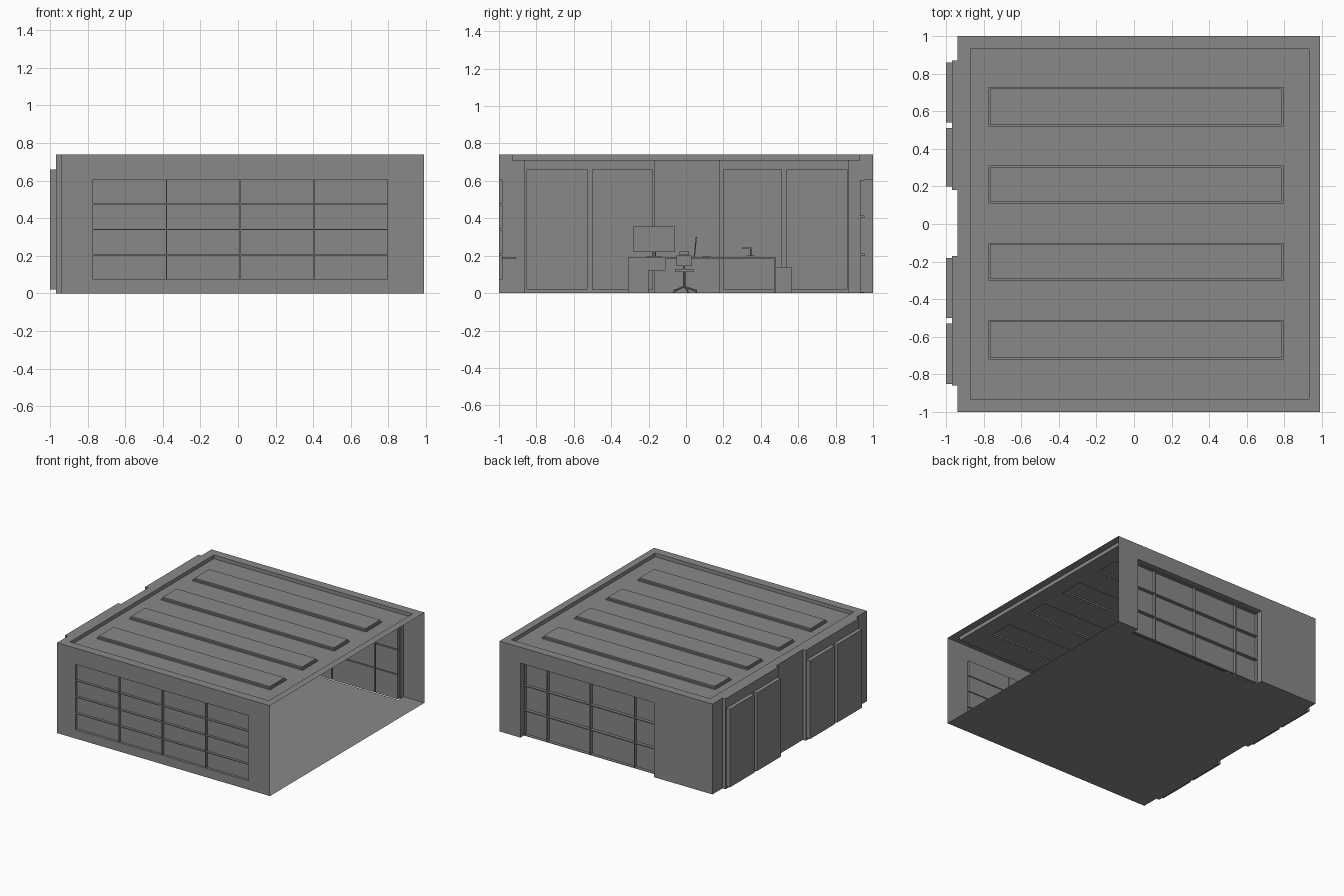
import bpy, bmesh, math
from mathutils import Vector, Matrix

cube = bpy.data.objects.get("Cube")
if cube:
    bpy.data.objects.remove(cube, do_unlink=True)

grey = bpy.data.materials.new("plain grey")
grey.use_nodes = True
grey.diffuse_color = (0.25, 0.25, 0.25, 1)
grey.node_tree.nodes["Principled BSDF"].inputs["Base Color"].default_value = (0.25, 0.25, 0.25, 1)

X0, X1, H = -0.94, 0.99, 0.74
ALCOVES = [(-0.86, -0.17), (0.18, 0.87)]
DOORS = [(-0.85, -0.53), (-0.5, -0.18), (0.2, 0.51), (0.54, 0.86)]
LIGHTS = [(-0.72, -0.51), (-0.3, -0.1), (0.11, 0.31), (0.52, 0.73)]


def finish(name, bm):
    mesh = bpy.data.meshes.new(name)
    bm.to_mesh(mesh)
    bm.free()
    mesh.materials.append(grey)
    obj = bpy.data.objects.new(name, mesh)
    bpy.context.collection.objects.link(obj)
    return obj


def skin(name, area, patches, place):
    """Single stepped sheet: later patches (u0, u1, v0, v1, depth) override earlier ones."""
    patches = [area] + patches
    us = sorted({round(p[i], 4) for p in patches for i in (0, 1)})
    vs = sorted({round(p[i], 4) for p in patches for i in (2, 3)})

    def depth(i, j):
        if not (0 <= i < len(us) - 1 and 0 <= j < len(vs) - 1):
            return None
        u, v, found = (us[i] + us[i + 1]) / 2, (vs[j] + vs[j + 1]) / 2, None
        for a, b, c, d, h in patches:
            if a < u < b and c < v < d:
                found = h
        return found

    bm = bmesh.new()

    def quad(*pts):
        bm.faces.new([bm.verts.new(place(*p)) for p in pts])

    for i in range(len(us) - 1):
        for j in range(len(vs) - 1):
            h = depth(i, j)
            if h is None:
                continue
            a, b, c, d = us[i], us[i + 1], vs[j], vs[j + 1]
            quad((a, c, h), (b, c, h), (b, d, h), (a, d, h))
            k = depth(i + 1, j)
            if k is not None and k != h:
                quad((b, c, h), (b, c, k), (b, d, k), (b, d, h))
            k = depth(i, j + 1)
            if k is not None and k != h:
                quad((a, d, h), (b, d, h), (b, d, k), (a, d, k))
    bmesh.ops.remove_doubles(bm, verts=bm.verts, dist=1e-5)
    bmesh.ops.recalc_face_normals(bm, faces=bm.faces)
    bmesh.ops.dissolve_limit(bm, angle_limit=0.01, verts=bm.verts, edges=bm.edges)
    return finish(name, bm)


def panes(cols, rows, bar, h):
    """Grid of window panes separated by thin bars."""
    return [(a + bar, b - bar, c + bar, d - bar, h)
            for a, b in zip(cols, cols[1:]) for c, d in zip(rows, rows[1:])]


def box(name, x, y, z):
    bm = bmesh.new()
    size = Matrix.Diagonal((x[1] - x[0], y[1] - y[0], z[1] - z[0], 1))
    mid = Matrix.Translation((sum(x) / 2, sum(y) / 2, sum(z) / 2))
    bmesh.ops.create_cube(bm, size=1, matrix=mid @ size)
    return finish(name, bm)


def rod(name, start, end, radius, sides=10):
    a, b = Vector(start), Vector(end)
    turn = (b - a).to_track_quat('Z', 'Y').to_matrix().to_4x4()
    bm = bmesh.new()
    bmesh.ops.create_cone(bm, cap_ends=True, segments=sides, radius1=radius, radius2=radius,
                          depth=(b - a).length, matrix=Matrix.Translation((a + b) / 2) @ turn)
    return finish(name, bm)


# Front wall with a four by four window
cols = [-0.774 + 0.393 * i for i in range(5)]
rows = [0.07 + 0.135 * i for i in range(5)]
skin("front_wall", (X0, X1, 0, H, 0), panes(cols, rows, 0.003, 0.02),
     lambda u, v, d: (u, -1 + d, v))

# Back wall with a deep window bay reaching the floor
bay = (-0.41, 0.8, 0, 0.61, 0.045)
skin("back_wall", (X0, X1, 0, H, 0),
     [bay] + panes([-0.41, -0.2, 0.2, 0.59, 0.8], [0, 0.205, 0.408, 0.61], 0.004, 0.07),
     lambda u, v, d: (u, 1 - d, v))

# Side wall with two shallow bays holding door panels
skin("right_wall", (-1, 1, 0, H, 0),
     [(a, b, 0, H, 0.027) for a, b in ALCOVES] + [(a, b, 0.02, 0.66, 0.06) for a, b in DOORS],
     lambda u, v, d: (X0 - d, u, v))

# Floor, notched below the window bay
wide = (X0 - 0.027, X1, -1, 1, None)
skin("floor", wide, [(X0, X1, -1, 1, 0)] + [(X0 - 0.027, X0, a, b, 0) for a, b in ALCOVES]
     + [(-0.41, 0.8, 0.93, 1, None)], lambda u, v, d: (u, v, d))

# Roof with a sunken field and four raised light troughs
roof = [(X0, X1, -1, 1, 0)] + [(X0 - 0.027, X0, a, b, 0) for a, b in ALCOVES]
roof.append((-0.87, 0.93, -0.93, 0.93, -0.03))
for a, b in LIGHTS:
    roof.append((-0.775, 0.795, a, b, -0.02))
    roof.append((-0.765, 0.785, a + 0.01, b - 0.01, -0.008))
skin("roof", wide, roof, lambda u, v, d: (u, v, H + d))

# Desk, its drawers and a waste bin
DX = (-0.62, -0.38)
box("desk_top", DX, (-0.31, 0.48), (0.183, 0.193))
box("desk_cabinet", DX, (-0.31, -0.2), (0, 0.183))
box("desk_drawer", DX, (-0.2, -0.11), (0.12, 0.183))
box("desk_end_panel", DX, (0.47, 0.48), (0, 0.183))
box("waste_bin", (-0.55, -0.45), (0.48, 0.565), (0, 0.14))

# Monitor
box("monitor_screen", (-0.53, -0.515), (-0.28, -0.06), (0.22, 0.355))
rod("monitor_stand", (-0.54, -0.17, 0.193), (-0.54, -0.17, 0.27), 0.01)
box("monitor_base", (-0.57, -0.49), (-0.21, -0.13), (0.193, 0.198))

# Small desk objects
rod("desk_pen", (-0.5, 0.045, 0.193), (-0.5, 0.055, 0.3), 0.003)
box("desk_pad", (-0.5, -0.43), (0.09, 0.13), (0.193, 0.198))
box("lamp_foot", (-0.52, -0.48), (0.32, 0.37), (0.193, 0.2))
rod("lamp_arm", (-0.5, 0.345, 0.2), (-0.5, 0.345, 0.24), 0.004)
box("lamp_head", (-0.51, -0.49), (0.3, 0.35), (0.236, 0.245))

# Swivel chair
CX, CY = -0.27, -0.01
for i in range(5):
    t = math.radians(90 + 72 * i)
    foot = (CX + 0.065 * math.cos(t), CY + 0.065 * math.sin(t), 0.012)
    rod("chair_leg", (CX, CY, 0.035), foot, 0.005, 6)
    rod("chair_caster", (foot[0], foot[1] - 0.004, 0.009), (foot[0], foot[1] + 0.004, 0.009), 0.009)
rod("chair_post", (CX, CY, 0.03), (CX, CY, 0.115), 0.006)
box("chair_seat", (CX - 0.05, CX + 0.05), (CY - 0.05, CY + 0.05), (0.113, 0.13))
box("chair_back", (CX + 0.04, CX + 0.05), (CY - 0.04, CY + 0.04), (0.145, 0.2))
box("chair_headrest", (CX + 0.04, CX + 0.05), (CY - 0.025, CY + 0.025), (0.205, 0.222))
rod("chair_spine", (CX + 0.045, CY, 0.125), (CX + 0.045, CY, 0.21), 0.004, 6)

# Small ledge beside the front window
box("front_ledge", (-0.6, -0.4), (-0.98, -0.91), (0.183, 0.192))
